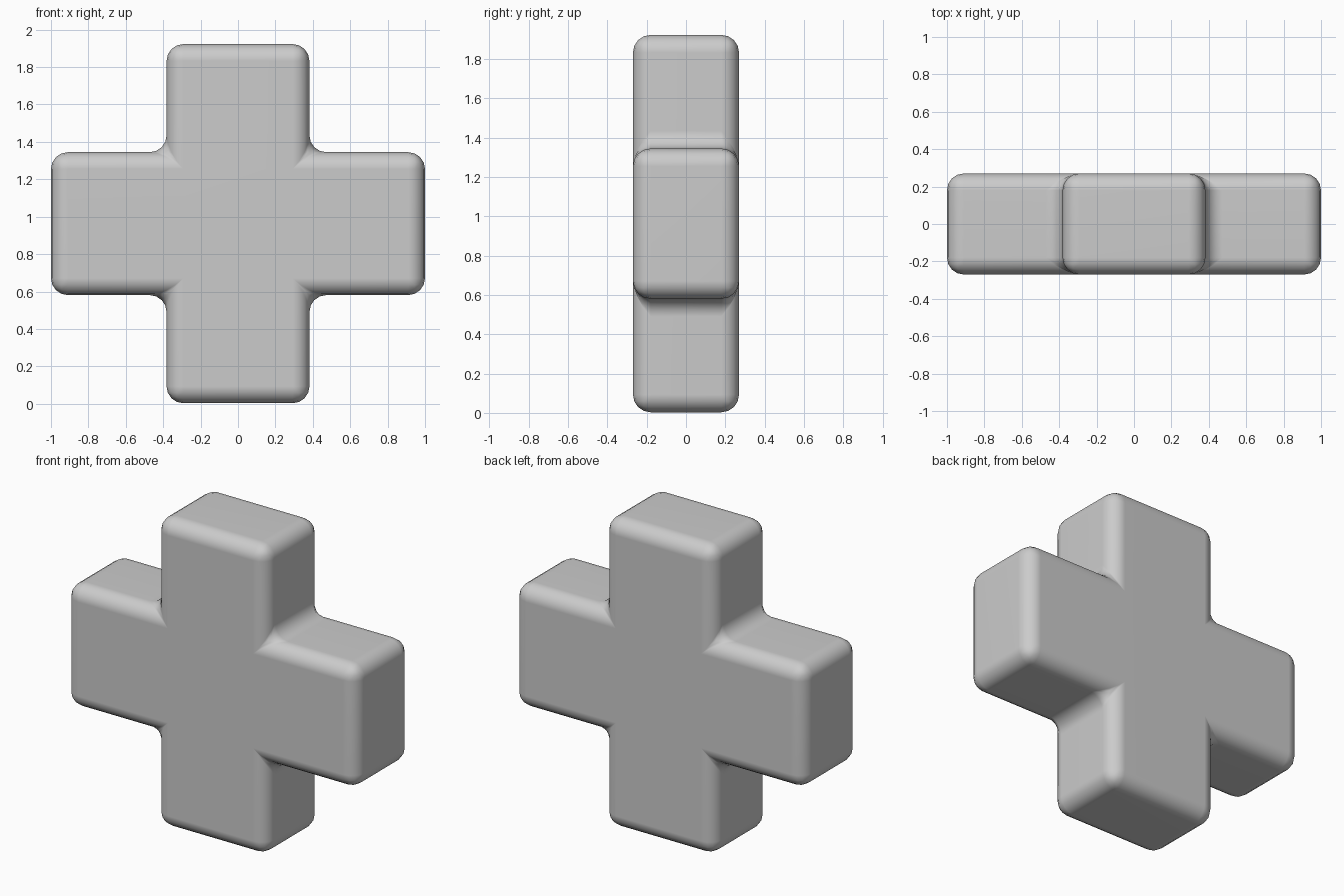
import bpy, bmesh

if "Cube" in bpy.data.objects:
    bpy.data.objects.remove(bpy.data.objects["Cube"])

HALF_X, HALF_Z, ARM, DEPTH, CZ = 1.0, 0.96, 0.382, 0.27, 0.963

# Cross outline, one quadrant per sign pair, counter-clockwise
outline = []
for sx, sz, flip in ((1, 1, False), (-1, 1, True), (-1, -1, False), (1, -1, True)):
    quad = [(HALF_X, ARM), (ARM, ARM), (ARM, HALF_Z)]
    for x, z in (reversed(quad) if flip else quad):
        outline.append((sx * x, sz * z + CZ))

# Extrude the outline through the depth
bm = bmesh.new()
face = bm.faces.new([bm.verts.new((x, -DEPTH, z)) for x, z in outline])
ext = bmesh.ops.extrude_face_region(bm, geom=[face], use_keep_orig=True)
for v in ext["geom"]:
    if isinstance(v, bmesh.types.BMVert):
        v.co.y = DEPTH
bmesh.ops.recalc_face_normals(bm, faces=bm.faces)
mesh = bpy.data.meshes.new("cross_block")
bm.to_mesh(mesh)
bm.free()

cross = bpy.data.objects.new("cross_block", mesh)
bpy.context.collection.objects.link(cross)
bpy.context.view_layer.objects.active = cross
cross.select_set(True)

# Rounded edges and filleted inner corners
bevel = cross.modifiers.new("rounded_edges", "BEVEL")
bevel.width = 0.09
bevel.segments = 4
bevel.limit_method = "ANGLE"
bpy.ops.object.shade_smooth()
normals = cross.modifiers.new("clean_shading", "WEIGHTED_NORMAL")
normals.keep_sharp = True
